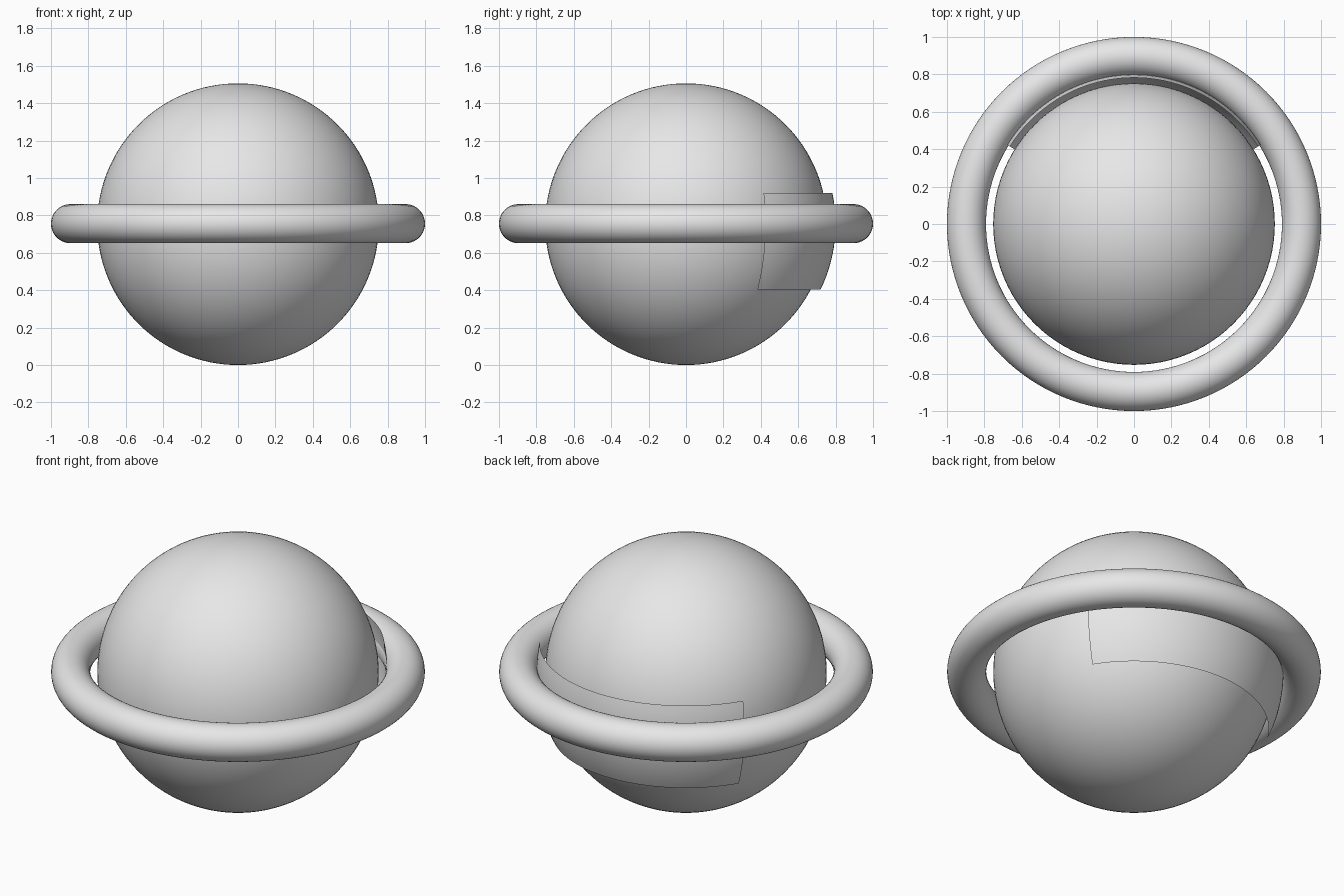
import bpy, bmesh, math
from mathutils import Vector

if "Cube" in bpy.data.objects:
    bpy.data.objects.remove(bpy.data.objects["Cube"])

R = 0.753            # globe radius, also its centre height
grey = bpy.data.materials.new("plain grey")
grey.diffuse_color = (0.8, 0.8, 0.8, 1)
grey.use_nodes = True
grey.node_tree.nodes["Principled BSDF"].inputs["Base Color"].default_value = grey.diffuse_color


def finish(ob, name):
    ob.name = name
    ob.data.materials.append(grey)
    for p in ob.data.polygons:
        p.use_smooth = True


# Globe
bpy.ops.mesh.primitive_uv_sphere_add(segments=96, ring_count=64, radius=R, location=(0, 0, R))
finish(bpy.context.object, "globe")

# Ring around the equator
bpy.ops.mesh.primitive_torus_add(major_segments=128, minor_segments=40, major_radius=0.8955,
                                 minor_radius=0.1045, location=(0, 0, 0.756))
finish(bpy.context.object, "ring")

# Thin curved panel behind the globe: an arc of a larger concentric sphere
shell, low, high = 0.80, 0.405, 0.92
start, sweep = math.radians(32), math.radians(116)
a0, a1 = (math.asin((z - R) / shell) for z in (low, high))
bm = bmesh.new()
profile = []
for i in range(17):
    a = a0 + (a1 - a0) * i / 16
    r = shell * math.cos(a)
    profile.append(bm.verts.new((r * math.cos(start), r * math.sin(start),
                                 R + shell * math.sin(a))))
edges = [bm.edges.new(pair) for pair in zip(profile, profile[1:])]
bmesh.ops.spin(bm, geom=profile + edges, cent=(0, 0, 0), axis=(0, 0, 1),
               angle=sweep, steps=48)
bm.normal_update()
centre = Vector((0, 0, R))
for f in bm.faces:
    if f.normal.dot(f.calc_center_median() - centre) < 0:
        f.normal_flip()
mesh = bpy.data.meshes.new("back_panel")
bm.to_mesh(mesh)
bm.free()
panel = bpy.data.objects.new("back_panel", mesh)
bpy.context.collection.objects.link(panel)
finish(panel, "back_panel")
